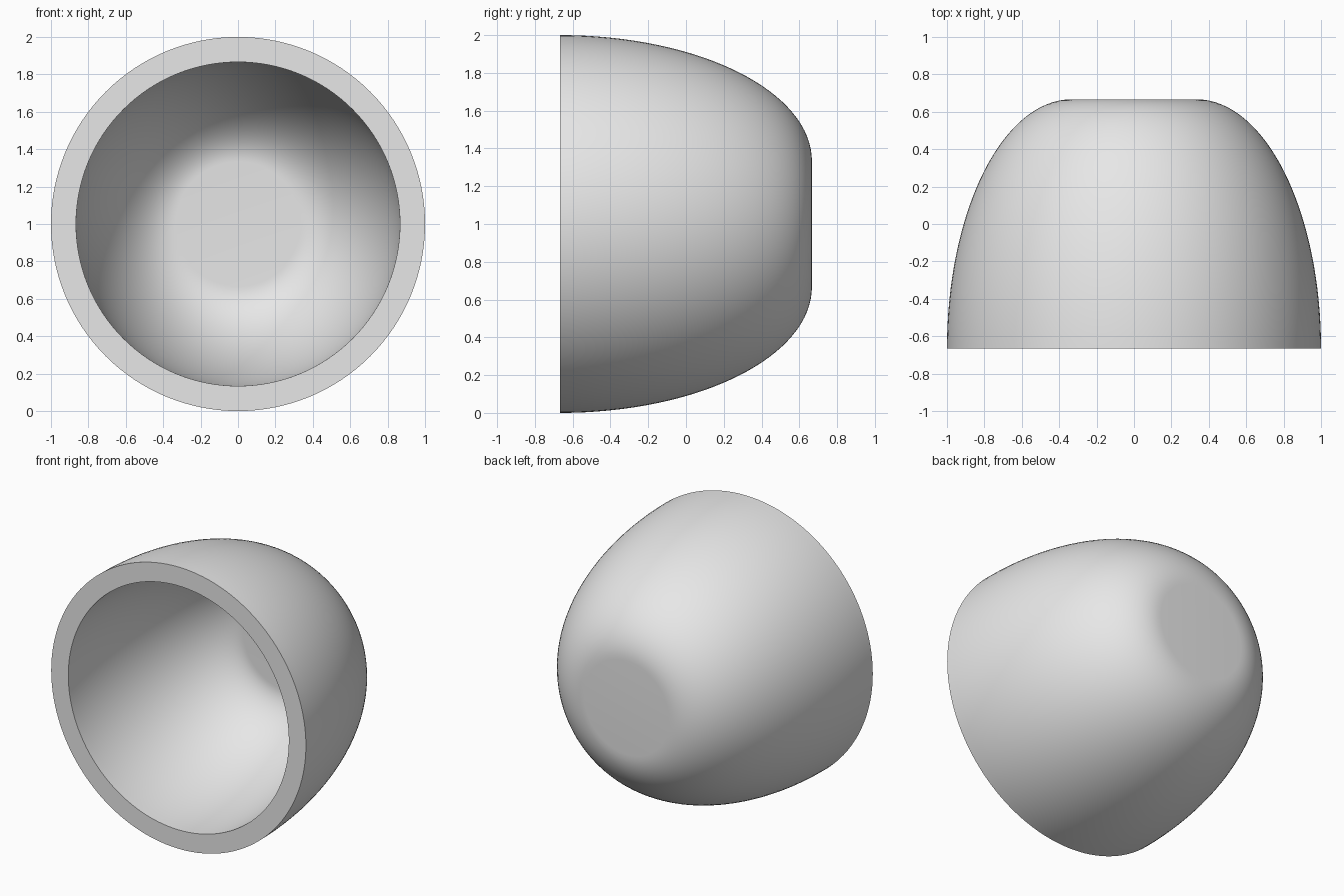
import bpy, bmesh, math
from mathutils import Vector

if "Cube" in bpy.data.objects:
    bpy.data.objects.remove(bpy.data.objects["Cube"])

FLAT_RADIUS = 1 / 3      # flat disc at the closed end
RIM_Y = -2 / 3           # open end faces the front
BULGE, DEPTH = 2 / 3, 4 / 3
WALL = 0.134
STEPS, SEGMENTS = 32, 128


def wall_curve(offset):
    """Quarter-ellipse wall from rim to flat end, moved inward by offset."""
    points = []
    for i in range(STEPS + 1):
        t = math.pi / 2 * i / STEPS
        normal = Vector((math.cos(t) / BULGE, math.sin(t) / DEPTH)).normalized()
        points.append((FLAT_RADIUS + BULGE * math.cos(t) - offset * normal.x,
                       RIM_Y + DEPTH * math.sin(t) - offset * normal.y))
    return points


# Closed wall section: outer axis point, outer wall, rim, inner wall, inner axis point
outer, inner = wall_curve(0), wall_curve(WALL)
profile = [(0, outer[-1][1])] + outer[::-1] + inner + [(0, inner[-1][1])]

# Revolve the section around the front-to-back axis
bm = bmesh.new()
verts = [bm.verts.new((r, y, 1)) for r, y in profile]
edges = [bm.edges.new(pair) for pair in zip(verts, verts[1:])]
bmesh.ops.spin(bm, geom=verts + edges, cent=(0, 0, 1), axis=(0, 1, 0),
               angle=math.tau, steps=SEGMENTS)
bmesh.ops.remove_doubles(bm, verts=bm.verts, dist=0.0001)
bmesh.ops.recalc_face_normals(bm, faces=bm.faces)

mesh = bpy.data.meshes.new("hollow_cup")
bm.to_mesh(mesh)
bm.free()
cup = bpy.data.objects.new("hollow_cup", mesh)
bpy.context.collection.objects.link(cup)

# Single plain grey
grey = bpy.data.materials.new("light grey")
grey.diffuse_color = (0.8, 0.8, 0.8, 1)
grey.use_nodes = True
grey.node_tree.nodes["Principled BSDF"].inputs["Base Color"].default_value = grey.diffuse_color
mesh.materials.append(grey)

# Smooth walls with crisp rim edges
bpy.context.view_layer.objects.active = cup
cup.select_set(True)
bpy.ops.object.shade_smooth_by_angle(angle=math.radians(30))
